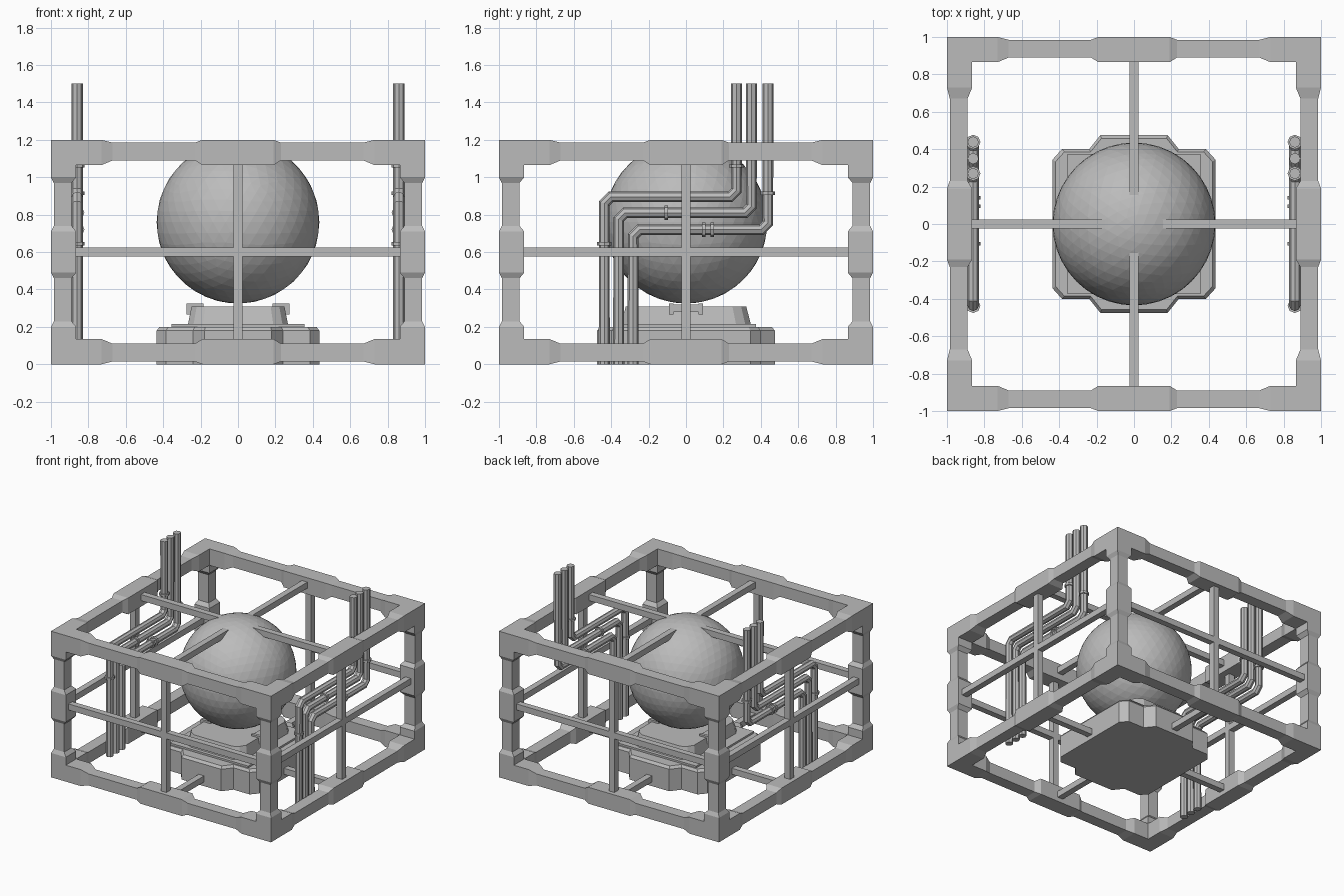
import bpy, bmesh
from mathutils import Vector

cube = bpy.data.objects.get("Cube")
if cube:
    bpy.data.objects.remove(cube, do_unlink=True)

grey = bpy.data.materials.new("plain grey")
grey.use_nodes = True
COLOUR = (0.5, 0.5, 0.5, 1)
grey.diffuse_color = COLOUR
grey.node_tree.nodes["Principled BSDF"].inputs["Base Color"].default_value = COLOUR


def finish(name, bm):
    bmesh.ops.recalc_face_normals(bm, faces=bm.faces[:])
    mesh = bpy.data.meshes.new(name)
    bm.to_mesh(mesh)
    bm.free()
    mesh.materials.append(grey)
    obj = bpy.data.objects.new(name, mesh)
    bpy.context.collection.objects.link(obj)
    return obj


def loft(bm, rings):
    """Skin a list of equal-length point rings and cap both ends."""
    rows = [[bm.verts.new(p) for p in ring] for ring in rings]
    n = len(rows[0])
    for a, b in zip(rows, rows[1:]):
        for i in range(n):
            j = (i + 1) % n
            bm.faces.new((a[i], a[j], b[j], b[i]))
    bm.faces.new(rows[0][::-1])
    bm.faces.new(rows[-1])


def box(bm, lo, hi):
    loft(bm, [[(x, y, z) for x, y in ((lo[0], lo[1]), (hi[0], lo[1]), (hi[0], hi[1]), (lo[0], hi[1]))]
              for z in (lo[2], hi[2])])


# Outer frame: beams swell at their ends and middle
HALF = (1, 1, 0.6)
MID_Z = 0.6
THICK, THIN = (0, 0.135), (0.015, 0.11)


def beam(name, axis, su, sv, end, ramps):
    u, v = [a for a in range(3) if a != axis]
    centre_thick, centre_thin, corner_thin, corner_thick = ramps
    half = [(centre_thick, THICK), (centre_thin, THIN), (corner_thin, THIN),
            (corner_thick, THICK), (end, THICK)]
    stations = [(-t, s) for t, s in reversed(half)] + half
    rings = []
    for t, (out, inn) in stations:
        ring = []
        for du, dv in ((out, out), (inn, out), (inn, inn), (out, inn)):
            p = [0, 0, 0]
            p[axis] = t
            p[u] = su * (HALF[u] - du)
            p[v] = sv * (HALF[v] - dv)
            p[2] += MID_Z
            ring.append(p)
        rings.append(ring)
    bm = bmesh.new()
    loft(bm, rings)
    finish(name, bm)


LONG = (0.19, 0.23, 0.67, 0.73)
POST = (0.11, 0.14, 0.37, 0.4)
for su, a in ((-1, "first"), (1, "second")):
    for sv, b in ((-1, "lower"), (1, "upper")):
        beam(f"cross_beam_{a}_{b}", 0, su, sv, 1, LONG)
        beam(f"side_beam_{a}_{b}", 1, su, sv, 0.865, LONG)
        beam(f"corner_post_{a}_{b}", 2, su, sv, 0.465, POST)

# Slim bars crossing on each of the six faces of the frame
R = 0.025
PLANE = 0.94
bars = bmesh.new()
for s in (-1, 1):
    c = s * PLANE
    box(bars, (-R, c - R, 0.1), (R, c + R, 1.1))
    box(bars, (c - R, -R, 0.1), (c + R, R, 1.1))
    box(bars, (-0.9, c - R, MID_Z - R), (0.9, c + R, MID_Z + R))
    box(bars, (c - R, -0.9, MID_Z - R), (c + R, 0.9, MID_Z + R))
    z = MID_Z + s * 0.54
    box(bars, (-0.9, -R, z - R), (0.9, R, z + R))
    box(bars, (-R, -0.9, z - R), (R, 0.9, z + R))
finish("face_bars", bars)

# Faceted ball
ball = bmesh.new()
bmesh.ops.create_icosphere(ball, subdivisions=4, radius=0.435)
bmesh.ops.translate(ball, verts=ball.verts[:], vec=(0, 0, 0.76))
finish("ball", ball)


# Stepped pedestal from mirrored corner outlines
def outline(quarter, z, scale=1):
    pts = list(quarter)
    pts += [(x, -y) for x, y in reversed(quarter)]
    pts += [(-x, -y) for x, y in quarter]
    pts += [(-x, y) for x, y in reversed(quarter)]
    return [(x * scale, y * scale, z) for x, y in pts]


foot = [(0.18, 0.475), (0.24, 0.4), (0.385, 0.4), (0.435, 0.345)]
tier = [(0.12, 0.35), (0.19, 0.35), (0.24, 0.32), (0.27, 0.27)]
plate = [(0.18, 0.375), (0.3, 0.375), (0.355, 0.375), (0.355, 0.32)]
bm = bmesh.new()
loft(bm, [outline(foot, 0), outline(foot, 0.18), outline(foot, 0.2, 0.965)])
finish("pedestal_foot", bm)
bm = bmesh.new()
loft(bm, [outline(plate, 0.19), outline(plate, 0.215)])
finish("pedestal_plate", bm)
bm = bmesh.new()
loft(bm, [outline(tier, 0.2), outline(tier, 0.31, 0.92)])
finish("pedestal_tier", bm)

bm = bmesh.new()
for s in (-1, 1):
    x0, x1 = sorted((s * 0.19, s * 0.27))
    box(bm, (x0, -0.08, 0.28), (x1, 0.08, 0.32))
    for y in (-0.08, 0.08):
        box(bm, (x0 - 0.005, y - 0.012, 0.265), (x1 + 0.005, y + 0.012, 0.325))
clamps = finish("pedestal_clamps", bm)


# Pipe runs on both sides, mirrored
def pipe(name, x, path, radius, cut=0.035):
    pts = [Vector((x, y, z)) for y, z in path]
    chain = [pts[0]]
    for a, b, c in zip(pts, pts[1:], pts[2:]):
        chain += [b + (a - b).normalized() * cut, b + (c - b).normalized() * cut]
    chain.append(pts[-1])
    curve = bpy.data.curves.new(name, "CURVE")
    curve.dimensions = "3D"
    curve.bevel_depth = radius
    curve.bevel_resolution = 2
    curve.use_fill_caps = True
    spline = curve.splines.new("POLY")
    spline.points.add(len(chain) - 1)
    for point, co in zip(spline.points, chain):
        point.co = (*co, 1)
    spline.use_smooth = False
    curve.materials.append(grey)
    obj = bpy.data.objects.new(name, curve)
    bpy.context.collection.objects.link(obj)


RUNS = {"outer": (-0.437, 0.895, 0.27), "middle": (-0.36, 0.81, 0.35), "inner": (-0.283, 0.72, 0.438)}
# Bands: centre y, centre z, whether the pipe is upright there
BANDS = [(-0.437, 0.645, True), (0.27, 1.06, True), (0.438, 0.915, True),
         (-0.105, 0.81, False), (0.095, 0.72, False), (0.14, 0.72, False)]
for side, s in (("left", 1), ("right", -1)):
    x = s * 0.86
    for run, (low_y, mid_z, high_y) in RUNS.items():
        pipe(f"{side}_{run}_pipe", x,
             [(low_y, 0), (low_y, mid_z), (high_y, mid_z), (high_y, 1.5)], 0.03)
    for i, (y, z, upright) in enumerate(BANDS):
        dy, dz = (0, 0.009) if upright else (0.009, 0)
        pipe(f"{side}_pipe_band_{i}", x, [(y - dy, z - dz), (y + dy, z + dz)], 0.039)
